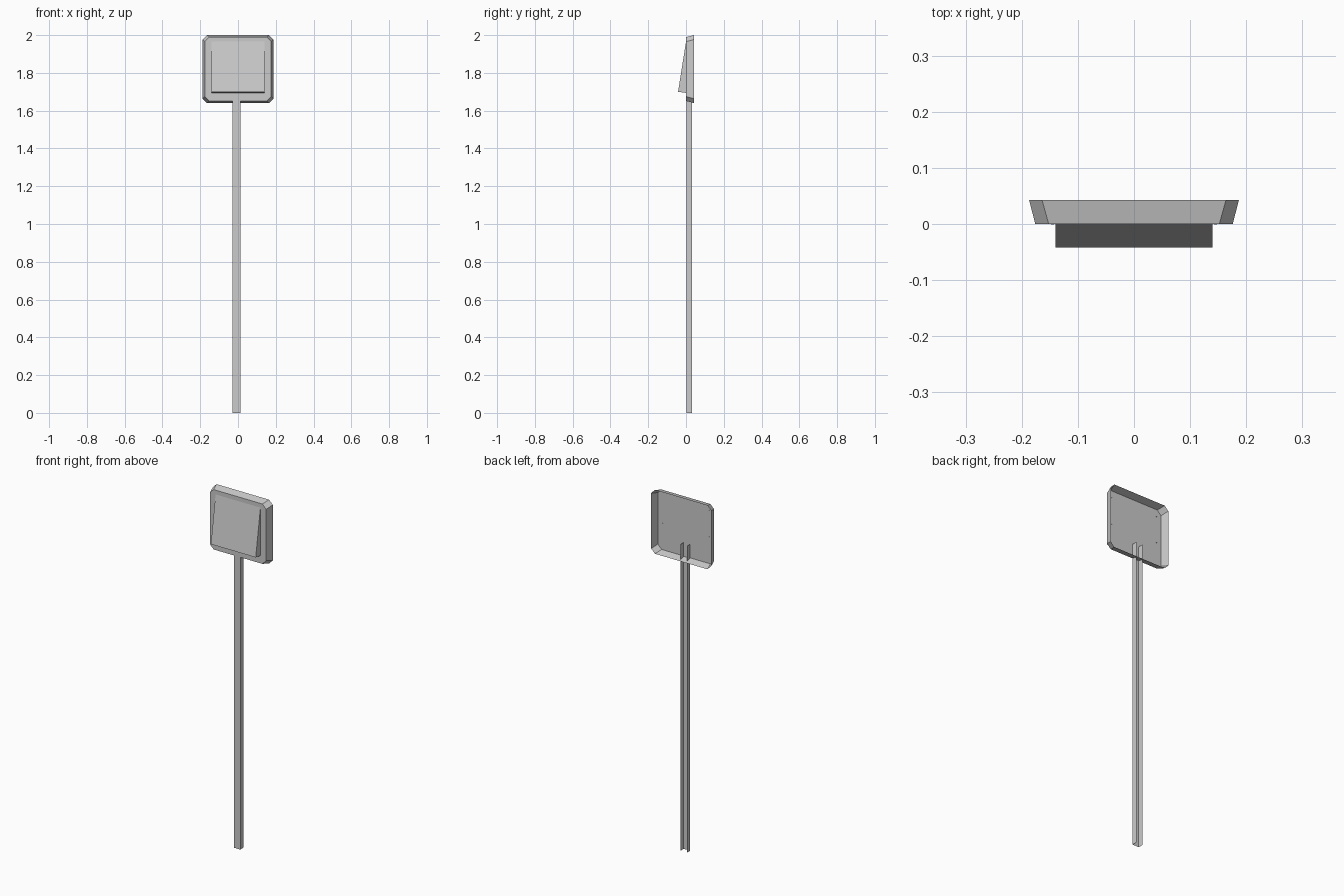
import bpy, bmesh, math

if "Cube" in bpy.data.objects:
    bpy.data.objects.remove(bpy.data.objects["Cube"])


def add_object(name, bm):
    bmesh.ops.recalc_face_normals(bm, faces=bm.faces)
    mesh = bpy.data.meshes.new(name)
    bm.to_mesh(mesh)
    bm.free()
    obj = bpy.data.objects.new(name, mesh)
    bpy.context.collection.objects.link(obj)
    return obj


def ring(bm, pts):
    return [bm.verts.new(p) for p in pts]


def bridge(bm, a, b, closed=True):
    n = len(a)
    for i in range(n if closed else n - 1):
        j = (i + 1) % n
        bm.faces.new((a[i], a[j], b[j], b[i]))


def chamfered_rect(hx, hz, c, y, zc):
    pts = [(hx, hz - c), (hx - c, hz), (c - hx, hz), (-hx, hz - c),
           (-hx, c - hz), (c - hx, -hz), (hx - c, -hz), (hx, c - hz)]
    return [(x, y, zc + z) for x, z in pts]


# Sign tray: thin flared shell with clipped corners, open at the back
bm = bmesh.new()
front = ring(bm, chamfered_rect(0.176, 0.169, 0.024, 0.0, 1.82))
back = ring(bm, chamfered_rect(0.187, 0.180, 0.023, 0.043, 1.82))
bm.faces.new(front)
bridge(bm, front, back)
add_object("sign_tray", bm)

# Sloping front panel: wedge whose open back sits on the tray
bm = bmesh.new()
profile = [(0.0, 1.965), (-0.042, 1.70), (0.0, 1.694)]
left = ring(bm, [(-0.14, y, z) for y, z in profile])
right = ring(bm, [(0.14, y, z) for y, z in profile])
bridge(bm, left, right, closed=False)
bm.faces.new(left)
bm.faces.new(right)
add_object("sloped_panel", bm)

# Post: folded sheet channel, open towards the back
bm = bmesh.new()
x0, x1, y0, y1 = -0.028, 0.012, 0.003, 0.033
section = [(x0, y1), (x0, y0), (x1, y0), (x1, y1)]
bottom = ring(bm, [(x, y, 0.0) for x, y in section])
top = ring(bm, [(x, y, 1.73) for x, y in section])
bridge(bm, bottom, top, closed=False)
add_object("channel_post", bm)

# Small rivets on the tray's back face
for x in (-0.145, 0.145):
    for z in (1.80, 1.95):
        bpy.ops.mesh.primitive_cylinder_add(
            vertices=6, radius=0.003, depth=0.003,
            location=(x, 0.001, z), rotation=(math.pi / 2, 0, 0))
        bpy.context.object.name = "rivet"
